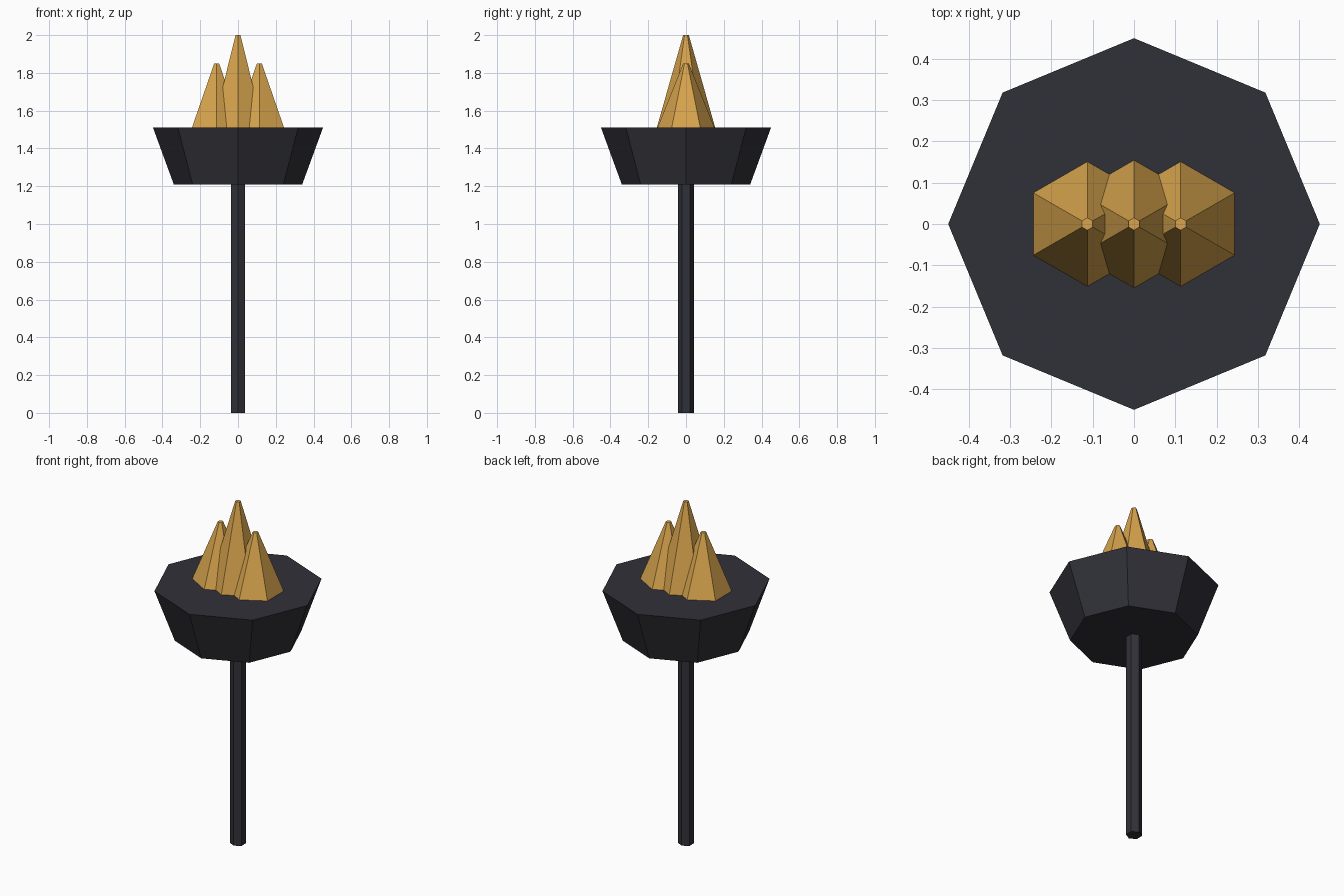
import bpy
import bmesh
from mathutils import Matrix

cube = bpy.data.objects.get("Cube")
if cube:
    bpy.data.objects.remove(cube, do_unlink=True)


def make_material(name, rgb):
    mat = bpy.data.materials.new(name)
    mat.use_nodes = True
    colour = (*rgb, 1.0)
    mat.diffuse_color = colour
    mat.node_tree.nodes["Principled BSDF"].inputs["Base Color"].default_value = colour
    return mat


iron = make_material("dark iron", (0.03, 0.03, 0.04))
gold = make_material("flame gold", (0.68, 0.37, 0.074))


def frustum(name, sides, r_bottom, r_top, z_bottom, z_top, mat, x=0.0):
    """Flat-shaded tapered prism with one corner on the y axis."""
    bm = bmesh.new()
    bmesh.ops.create_cone(
        bm, cap_ends=True, segments=sides, radius1=r_bottom, radius2=r_top,
        depth=z_top - z_bottom,
        matrix=Matrix.Translation((x, 0, (z_bottom + z_top) / 2)))
    mesh = bpy.data.meshes.new(name)
    bm.to_mesh(mesh)
    bm.free()
    mesh.materials.append(mat)
    obj = bpy.data.objects.new(name, mesh)
    bpy.context.collection.objects.link(obj)
    return obj


# Pole and fire bowl
rim = 1.51
frustum("pole", 6, 0.043, 0.043, 0, 1.22, iron)
frustum("bowl", 8, 0.34, 0.45, 1.21, rim, iron)

# Tall middle flame with a shorter one on each side, rooted just under the rim
root = rim - 0.005
frustum("middle_flame", 6, 0.156, 0.015, root, 2.0, gold)
for side, x in (("left", 0.113), ("right", -0.113)):
    frustum(side + "_flame", 6, 0.153, 0.015, root, 1.85, gold, x)
